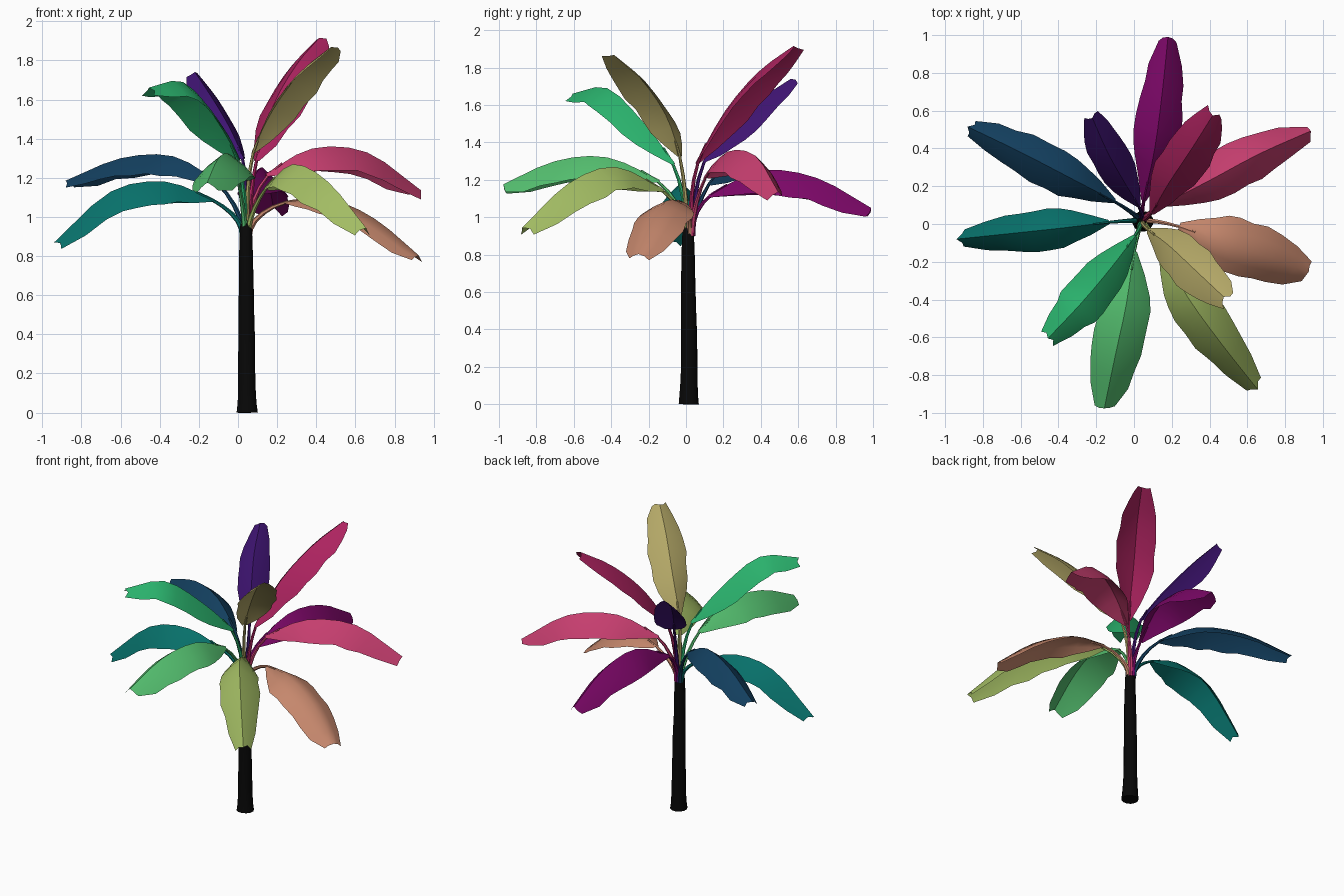
import bpy, bmesh, math, random
from mathutils import Vector

if "Cube" in bpy.data.objects:
    bpy.data.objects.remove(bpy.data.objects["Cube"])

random.seed(4)
CROWN = Vector((0.04, 0.02, 0.9))


def material(name, hex_rgb):
    mat = bpy.data.materials.new(name)
    srgb = [int(hex_rgb[i:i + 2], 16) / 255 for i in (0, 2, 4)]
    mat.diffuse_color = [c ** 2.2 for c in srgb] + [1]
    mat.use_nodes = True
    mat.node_tree.nodes["Principled BSDF"].inputs["Base Color"].default_value = mat.diffuse_color
    return mat


def finish(bm, name, mat, angle=50):
    bmesh.ops.recalc_face_normals(bm, faces=bm.faces)
    mesh = bpy.data.meshes.new(name)
    bm.to_mesh(mesh)
    bm.free()
    obj = bpy.data.objects.new(name, mesh)
    bpy.context.collection.objects.link(obj)
    mesh.materials.append(mat)
    bpy.ops.object.select_all(action='DESELECT')
    bpy.context.view_layer.objects.active = obj
    obj.select_set(True)
    bpy.ops.object.shade_smooth_by_angle(angle=math.radians(angle))
    return obj


def bridge(bm, rows, closed):
    for a, b in zip(rows, rows[1:]):
        n = len(a)
        for i in range(n if closed else n - 1):
            j = (i + 1) % n
            bm.faces.new((a[i], a[j], b[j], b[i]))


def tube(bm, centres, radii, sides, wobble=0.0):
    """Sweep rings along a path and cap both ends."""
    rows = []
    for k, (c, r) in enumerate(zip(centres, radii)):
        t = (centres[min(k + 1, len(centres) - 1)] - centres[max(k - 1, 0)]).normalized()
        u = t.cross(Vector((0.3, 1, 0))).normalized()
        v = t.cross(u)
        ring = []
        for i in range(sides):
            a = 2 * math.pi * i / sides
            rr = r * (1 + random.uniform(-wobble, wobble))
            ring.append(bm.verts.new(c + rr * (u * math.cos(a) + v * math.sin(a))))
        rows.append(ring)
    bridge(bm, rows, True)
    bm.faces.new(rows[0])
    bm.faces.new(rows[-1])


def spline(pts, t):
    """Catmull-Rom through evenly spaced points, t in 0..1."""
    ext = [2 * pts[0] - pts[1]] + pts + [2 * pts[-1] - pts[-2]]
    k = min(int(t * (len(pts) - 1)), len(pts) - 2)
    f = t * (len(pts) - 1) - k
    a, b, c, d = ext[k:k + 4]
    return 0.5 * (2 * b + (c - a) * f + (2 * a - 5 * b + 4 * c - d) * f * f
                  + (3 * b - a - 3 * c + d) * f ** 3)


OUTLINE = [0.12, 0.5, 0.78, 0.93, 1.0, 1.0, 0.95, 0.85, 0.7, 0.4]


def leaf(name, hex_rgb, width, drop, *pts):
    pts = [Vector(p) for p in pts]
    bm = bmesh.new()
    # folded blade, sides hanging from the midrib
    rows, n = [], len(OUTLINE) - 1
    for k, w in enumerate(OUTLINE):
        t = k / n
        c = spline(pts, t)
        tan = (spline(pts, min(t + .03, 1)) - spline(pts, max(t - .03, 0))).normalized()
        side = tan.cross(Vector((0, 0, 1))).normalized()
        up = side.cross(tan)
        row = []
        for u in (-1, -0.55, 0, 0.55, 1):
            h = width / 2 * w
            if abs(u) == 1:
                h *= random.uniform(0.93, 1.07)
            p = c + side * u * h - up * drop * h * abs(u) ** 1.3
            if k == n:
                p += tan * random.uniform(-0.025, 0.015)
            row.append(bm.verts.new(p))
        rows.append(row)
    bridge(bm, rows, False)
    # stalk curving from the crown into the blade
    tan = (spline(pts, 0.05) - pts[0]).normalized()
    away = Vector((pts[0].x - CROWN.x, pts[0].y - CROWN.y, 0)).normalized()
    p0 = CROWN + away * 0.015
    p1, p2, p3 = p0 + Vector((0, 0, 0.08)), pts[0] - tan * 0.09, spline(pts, 0.12)
    path = []
    for k in range(7):
        t = k / 6
        s = 1 - t
        path.append(p0 * s ** 3 + 3 * p1 * s * s * t + 3 * p2 * s * t * t + p3 * t ** 3)
    tube(bm, path, [0.017 - 0.0018 * k for k in range(7)], 6)
    return finish(bm, name, material(name + "_colour", hex_rgb))


# trunk with slightly flared foot
levels = [(0, .056), (.05, .05), (.14, .046), (.27, .044), (.4, .043), (.53, .041),
          (.66, .038), (.78, .037), (.88, .034), (.95, .031), (1.0, .018)]
bm = bmesh.new()
tube(bm, [Vector((0.046 - 0.006 * z, 0.014 + 0.003 * math.sin(6 * z), z)) for z, r in levels],
     [r for z, r in levels], 12, 0.03)
finish(bm, "trunk", material("trunk_colour", "101010"))

# leaves: colour, width, fold depth, midrib points from base to tip
leaf("leaf_back", "7c1068", .24, 1.1, (.05, .12, 1.12), (.11, .4, 1.25), (.15, .7, 1.21), (.18, .99, 1.05))
leaf("leaf_back_right_upper", "ac2860", .25, .7, (.09, .05, 1.29), (.18, .21, 1.57), (.3, .39, 1.78), (.42, .58, 1.92))
leaf("leaf_back_right", "c4406e", .25, 1.0, (.14, .1, 1.22), (.38, .22, 1.35), (.66, .37, 1.33), (.93, .49, 1.14))
leaf("leaf_right", "c4866c", .3, .5, (.24, -.01, 1.08), (.47, -.1, 1.09), (.7, -.17, .99), (.94, -.26, .79))
leaf("leaf_front_right", "a2bc64", .25, 1.0, (.14, -.12, 1.15), (.28, -.38, 1.27), (.46, -.63, 1.18), (.65, -.87, .95))
leaf("leaf_front_right_upper", "b4a868", .24, .6, (.07, -.03, 1.33), (.18, -.11, 1.55), (.33, -.25, 1.75), (.49, -.4, 1.88))
leaf("leaf_front", "56c070", .28, .9, (.0, -.14, 1.2), (-.04, -.42, 1.32), (-.1, -.7, 1.3), (-.16, -.99, 1.17))
leaf("leaf_front_left_upper", "2eb06c", .24, .8, (.01, -.06, 1.29), (-.12, -.23, 1.51), (-.28, -.42, 1.69), (-.46, -.61, 1.66))
leaf("leaf_left", "10706a", .22, 1.1, (-.13, .01, 1.09), (-.37, -.02, 1.18), (-.65, -.05, 1.13), (-.94, -.08, .87))
leaf("leaf_back_left", "1a4260", .23, .9, (-.1, .12, 1.18), (-.33, .24, 1.31), (-.6, .38, 1.3), (-.87, .51, 1.19))
leaf("leaf_back_left_upper", "401a70", .2, .8, (.03, .09, 1.3), (-.05, .22, 1.47), (-.14, .38, 1.62), (-.22, .56, 1.74))
